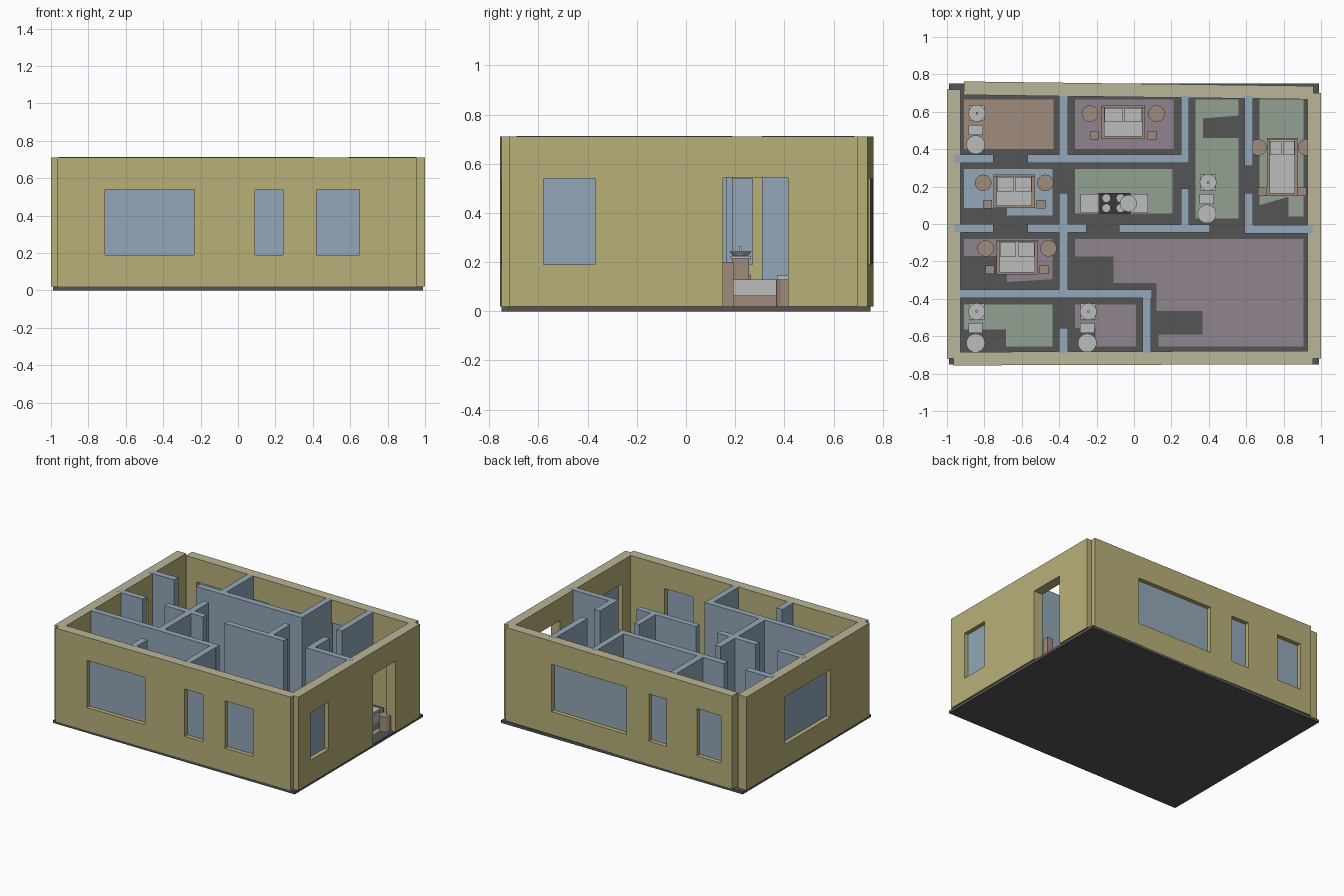
import bpy, bmesh, math
from mathutils import Vector, Matrix


def material(name, r, g, b):
    m = bpy.data.materials.new(name)
    lin = lambda c: ((c / 255 + 0.055) / 1.055) ** 2.4
    m.diffuse_color = (lin(r), lin(g), lin(b), 1)
    return m


TAN = material("tan wall", 184, 176, 121)
TOP = material("pale tan wall top", 187, 181, 152)
BLUE = material("blue grey", 147, 167, 184)
DARK = material("dark grey", 85, 85, 85)
BROWN = material("brown", 160, 140, 124)
MAUVE = material("mauve floor", 143, 132, 142)
GREEN = material("green floor", 148, 161, 146)
WHITE = material("light grey", 187, 188, 188)
BLACK = material("stove black", 58, 58, 58)

Z0, WALL_TOP = 0.02, 0.712


def finish(name, bm, *mats):
    me = bpy.data.meshes.new(name)
    bm.to_mesh(me)
    bm.free()
    for m in mats:
        me.materials.append(m)
    ob = bpy.data.objects.new(name, me)
    bpy.context.collection.objects.link(ob)
    return ob


def add_box(bm, x0, x1, y0, y1, z0, z1):
    mat = Matrix.Translation(((x0 + x1) / 2, (y0 + y1) / 2, (z0 + z1) / 2))
    return bmesh.ops.create_cube(bm, size=1, matrix=mat @ Matrix.Diagonal((x1 - x0, y1 - y0, z1 - z0, 1)))


def box(name, mat, *bounds):
    bm = bmesh.new()
    add_box(bm, *bounds)
    return finish(name, bm, mat)


def cylinder(name, mat, x, y, r, z0, z1, r_bottom=None):
    bm = bmesh.new()
    bmesh.ops.create_cone(bm, cap_ends=True, segments=24, radius1=r_bottom or r, radius2=r, depth=z1 - z0,
                          matrix=Matrix.Translation((x, y, (z0 + z1) / 2)))
    for f in bm.faces:
        f.smooth = abs(f.normal.z) < 0.9
    return finish(name, bm, mat)


def outer_wall(name, p0, p1, openings):
    """Wall along p0-p1; openings are (start, end, bottom, top, glazed) along the main axis."""
    a, b = Vector(p0), Vector(p1)
    d = b - a
    main = 0 if abs(d.x) > abs(d.y) else 1
    place = Matrix.Translation((a.x, a.y, 0)) @ Matrix.Rotation(math.atan2(d.y, d.x), 4, 'Z')
    bm = bmesh.new()
    add_box(bm, 0, d.length, -0.036, 0.036, Z0, 0.711)
    bm.normal_update()
    for f in bm.faces:
        f.material_index = int(f.normal.z > 0.5)
    wall = finish(name, bm, TAN, TOP)
    wall.matrix_world = place
    cut = bmesh.new()
    for s, e, low, high, glazed in openings:
        s, e = s - a[main], e - a[main]
        add_box(cut, s, e, -0.1, 0.1, low, high)
        if glazed:
            pane = box(name + "_window_pane", BLUE, s - 0.004, e + 0.004, -0.005, 0.005, low - 0.004, high + 0.004)
            pane.matrix_world = place
    cutter = finish(name + "_cutter", cut, TAN)
    cutter.matrix_world = place
    cutter.hide_render = True
    cutter.hide_viewport = True
    mod = wall.modifiers.new("openings", 'BOOLEAN')
    mod.operation, mod.solver, mod.object = 'DIFFERENCE', 'EXACT', cutter


def window(s, e):
    return (s, e, 0.19, 0.54, True)


# Ground slab and outer walls
box("ground_slab", DARK, -0.99, 0.99, -0.75, 0.75, 0, Z0)
outer_wall("front_wall", (-0.965, -0.72), (0.957, -0.714), [window(-0.71, -0.235), window(0.09, 0.24), window(0.42, 0.65)])
outer_wall("back_wall", (-0.91, 0.726), (0.96, 0.702), [window(-0.82, -0.62), window(-0.37, -0.225), window(-0.04, 0.58)])
outer_wall("left_wall", (-0.964, -0.72), (-0.964, 0.718), [window(-0.26, 0.27)])
outer_wall("right_wall", (0.964, -0.72), (0.964, 0.70), [window(-0.58, -0.37), (0.15, 0.415, 0.0, 0.545, False)])

# Inner partitions: x0, x1, y0, y1
partitions = [
    (-0.96, -0.75, 0.325, 0.372), (-0.57, 0.295, 0.325, 0.372),
    (-0.96, -0.75, -0.045, 0.0), (-0.57, -0.255, -0.045, 0.0),
    (-0.08, 0.405, -0.045, -0.002), (0.59, 0.955, -0.05, -0.005),
    (-0.93, 0.095, -0.395, -0.35),
    (-0.4, -0.352, 0.372, 0.685), (-0.4, -0.352, -0.35, 0.165), (-0.4, -0.352, -0.69, -0.555),
    (0.25, 0.295, 0.372, 0.685), (0.25, 0.295, -0.002, 0.19),
    (0.59, 0.637, 0.31, 0.685), (0.59, 0.637, -0.005, 0.165),
    (0.045, 0.092, -0.69, -0.395)]
for p in partitions:
    box("partition", BLUE, *p, Z0, WALL_TOP)

# Room floors, with bare patches where the doors swing
floors = [
    (BROWN, [(-0.91, 0.40), (-0.43, 0.40), (-0.43, 0.665), (-0.91, 0.665)]),
    (MAUVE, [(-0.315, 0.40), (0.21, 0.40), (0.21, 0.665), (-0.315, 0.665)]),
    (BLUE, [(-0.91, 0.085), (-0.68, 0.085), (-0.68, 0.045), (-0.435, 0.045), (-0.435, 0.295), (-0.91, 0.295)]),
    (GREEN, [(-0.315, 0.055), (0.205, 0.055), (0.205, 0.295), (-0.315, 0.295)]),
    (GREEN, [(0.33, 0.03), (0.56, 0.03), (0.56, 0.46), (0.37, 0.46), (0.37, 0.565), (0.56, 0.58), (0.56, 0.665), (0.33, 0.665)]),
    (GREEN, [(0.825, 0.04), (0.905, 0.04), (0.905, 0.665), (0.67, 0.665), (0.67, 0.10), (0.825, 0.145)]),
    (MAUVE, [(-0.68, -0.31), (-0.435, -0.295), (-0.435, -0.08), (-0.91, -0.08), (-0.91, -0.17), (-0.68, -0.17)]),
    (MAUVE, [(0.13, -0.655), (0.905, -0.655), (0.905, -0.08), (-0.315, -0.08), (-0.315, -0.175), (-0.11, -0.175),
             (-0.11, -0.315), (0.12, -0.315), (0.12, -0.465), (0.365, -0.465), (0.365, -0.59), (0.13, -0.59)]),
    (GREEN, [(-0.685, -0.655), (-0.435, -0.655), (-0.435, -0.43), (-0.91, -0.43), (-0.91, -0.565), (-0.685, -0.565)]),
    (MAUVE, [(-0.205, -0.655), (0.01, -0.655), (0.01, -0.43), (-0.315, -0.43), (-0.315, -0.555), (-0.205, -0.555)])]
for mat, pts in floors:
    bm = bmesh.new()
    face = bm.faces.new([bm.verts.new((x, y, Z0 + 0.004)) for x, y in pts])
    face.normal_update()
    finish("room_floor", bm, mat)


# Beds with pillows, round stools and bedside cabinets
def bed(x0, x1, y0, y1, stool_y, cabinet_y, dx):
    cx = (x0 + x1) / 2
    box("bed_frame", BROWN, x0, x1, y0, y1, Z0, 0.065)
    box("mattress", WHITE, x0 + 0.015, x1 - 0.015, y0 + 0.012, y1 - 0.012, 0.065, 0.13)
    box("headboard", BROWN, x0, x1, y1 - 0.012, y1, Z0, 0.15)
    for s in (-1, 1):
        a, b = sorted((cx + s * 0.005, cx + s * ((x1 - x0) / 2 - 0.018)))
        box("pillow", WHITE, a, b, y1 - 0.09, y1 - 0.015, 0.13, 0.145)
        cylinder("round_stool", BROWN, cx + s * dx, stool_y, 0.044, Z0, 0.13)
        nx = cx + s * (dx - 0.023)
        box("bedside_cabinet", BROWN, nx - 0.024, nx + 0.024, cabinet_y - 0.022, cabinet_y + 0.022, Z0, 0.20)


bed(-0.175, 0.06, 0.455, 0.635, 0.59, 0.475, 0.178)
bed(-0.75, -0.53, 0.085, 0.265, 0.22, 0.105, 0.166)
bed(-0.735, -0.515, -0.27, -0.085, -0.13, -0.245, 0.168)
bed(0.71, 0.875, 0.15, 0.46, 0.41, 0.172, 0.128)


# Washbasin and toilet sets
def bathroom(x, y):
    box("basin_cabinet", BROWN, x - 0.034, x + 0.034, y - 0.034, y + 0.034, Z0, 0.215)
    box("basin_top", WHITE, x - 0.042, x + 0.042, y - 0.042, y + 0.042, 0.215, 0.225)
    cylinder("basin", WHITE, x, y, 0.045, 0.225, 0.243, 0.03)
    box("tap", WHITE, x - 0.006, x + 0.006, y - 0.006, y + 0.006, 0.243, 0.265)
    box("toilet_tank", WHITE, x - 0.045, x + 0.032, y - 0.115, y - 0.062, Z0, 0.18)
    cylinder("toilet_bowl", WHITE, x - 0.006, y - 0.168, 0.05, Z0, 0.11, 0.035)


for x, y in ((-0.84, 0.592), (0.396, 0.222), (-0.841, -0.468), (-0.244, -0.468)):
    bathroom(x, y)

# Kitchen counters, stove and sink
box("left_counter", WHITE, -0.285, -0.19, 0.06, 0.16, Z0, 0.20)
box("stove", BLACK, -0.19, -0.02, 0.055, 0.165, Z0, 0.20)
box("right_counter", WHITE, -0.02, 0.075, 0.06, 0.16, Z0, 0.20)
for x in (-0.148, -0.072):
    for y in (0.085, 0.138):
        cylinder("burner", WHITE, x, y, 0.021, 0.20, 0.207)
cylinder("kitchen_sink", WHITE, -0.03, 0.11, 0.045, 0.20, 0.22, 0.035)
